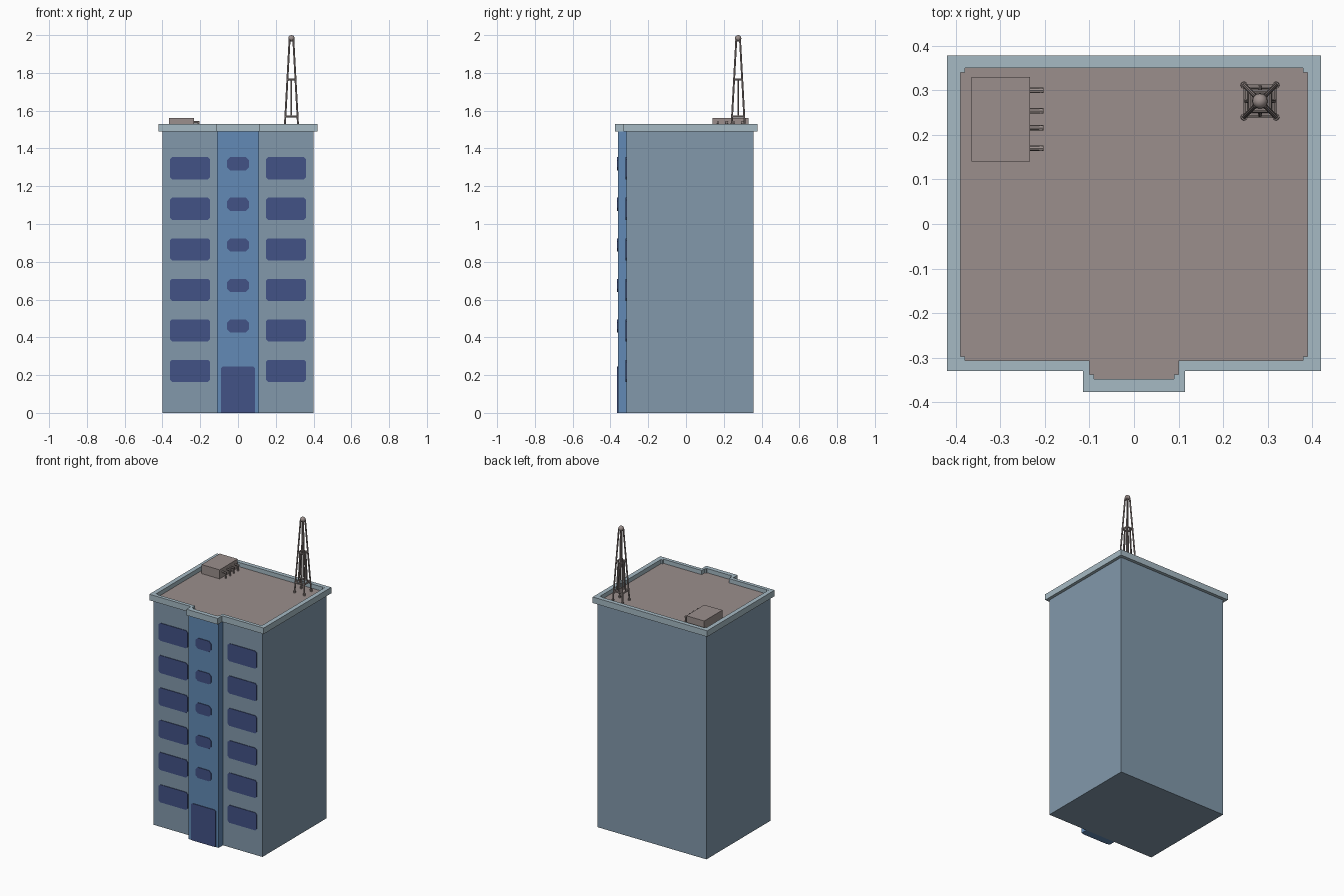
import bpy, bmesh, math
from mathutils import Vector

if "Cube" in bpy.data.objects:
    bpy.data.objects.remove(bpy.data.objects["Cube"])


def material(name, rgb):
    m = bpy.data.materials.new(name)
    lin = [((c / 255 + 0.055) / 1.055) ** 2.4 for c in rgb]
    m.diffuse_color = (*lin, 1)
    m.use_nodes = True
    m.node_tree.nodes["Principled BSDF"].inputs["Base Color"].default_value = m.diffuse_color
    return m


WALL = material("wall grey blue", (130, 153, 171))
BAY = material("bay blue", (98, 138, 182))
GLASS = material("window navy", (66, 82, 134))
TRIM = material("parapet pale blue", (166, 186, 196))
ROOF = material("roof brown grey", (155, 143, 140))


def finish(name, bm, mat):
    bmesh.ops.recalc_face_normals(bm, faces=bm.faces)
    me = bpy.data.meshes.new(name)
    bm.to_mesh(me)
    bm.free()
    me.materials.append(mat)
    ob = bpy.data.objects.new(name, me)
    bpy.context.collection.objects.link(ob)
    return ob


def prism(name, pts, vec, mat):
    """Extrude a closed 3D outline along vec."""
    bm = bmesh.new()
    f = bm.faces.new([bm.verts.new(p) for p in pts])
    r = bmesh.ops.extrude_face_region(bm, geom=[f])
    bmesh.ops.translate(bm, vec=vec, verts=[v for v in r["geom"] if isinstance(v, bmesh.types.BMVert)])
    return finish(name, bm, mat)


def box(name, x0, x1, y0, y1, z0, z1, mat):
    return prism(name, [(x0, y0, z0), (x1, y0, z0), (x1, y1, z0), (x0, y1, z0)], (0, 0, z1 - z0), mat)


def rod(name, a, b, r, mat, r2=None, sides=8):
    a, b = Vector(a), Vector(b)
    bm = bmesh.new()
    bmesh.ops.create_cone(bm, cap_ends=True, segments=sides, radius1=r,
                          radius2=r if r2 is None else r2, depth=(b - a).length)
    bm.transform((b - a).to_track_quat("Z", "Y").to_matrix().to_4x4())
    bmesh.ops.translate(bm, vec=(a + b) / 2, verts=bm.verts)
    return finish(name, bm, mat)


def plate(name, cx, z0, z1, half, y, cut, low_cut=None):
    """Thin window plate with clipped corners on a front wall at depth y."""
    k = cut if low_cut is None else low_cut
    p = [(cx - half + k, z0), (cx + half - k, z0)]
    if k:
        p += [(cx + half, z0 + k)]
    p += [(cx + half, z1 - cut), (cx + half - cut, z1), (cx - half + cut, z1), (cx - half, z1 - cut)]
    if k:
        p += [(cx - half, z0 + k)]
    prism(name, [(x, y + 0.002, z) for x, z in p], (0, -0.006, 0), GLASS)


# Tower block and projecting central bay
box("main_block", -0.40, 0.40, -0.315, 0.357, 0, 1.495, WALL)
box("central_bay", -0.11, 0.11, -0.36, -0.30, 0, 1.495, BAY)


def outline(x, yb, yf, bx, by):
    return [(-x, yb), (-x, yf), (-bx, yf), (-bx, by), (bx, by), (bx, yf), (x, yf), (x, yb)]


outer = outline(0.42, 0.378, -0.33, 0.115, -0.377)
inner = outline(0.39, 0.35, -0.307, 0.10, -0.348)

# Roof deck
prism("roof_deck", [(x, y, 1.492) for x, y in inner], (0, 0, 0.01), ROOF)

# Parapet ring
bm = bmesh.new()
rings = [[bm.verts.new((x, y, z)) for x, y in o]
         for o, z in ((outer, 1.49), (outer, 1.53), (inner, 1.53), (inner, 1.49))]
for i in range(4):
    a, b = rings[i], rings[(i + 1) % 4]
    for j in range(8):
        k = (j + 1) % 8
        bm.faces.new((a[j], a[k], b[k], b[j]))
finish("parapet", bm, TRIM)

# Small blocks in the parapet's inner corners
for s in (-1, 1):
    for x, y in ((0.385, 0.345), (0.385, -0.302), (0.095, -0.343)):
        box("parapet_corner", s * x - 0.005, s * x + 0.005, y - 0.005, y + 0.005, 1.49, 1.529, TRIM)

# Windows and door
for i in range(6):
    top = 0.281 + 0.2145 * i
    for s in (-1, 1):
        plate("wing_window", s * 0.254, top - 0.117, top, 0.107, -0.315, 0.012)
    if i:
        plate("bay_window", 0, top - 0.071, top, 0.058, -0.36, 0.017)
plate("door", 0, 0, 0.245, 0.09, -0.36, 0.008, 0)

# Rooftop air unit with bent pipes
box("air_unit", -0.365, -0.233, 0.14, 0.33, 1.495, 1.562, ROOF)
for y in (0.17, 0.216, 0.254, 0.30):
    rod("pipe_out", (-0.24, y, 1.538), (-0.203, y, 1.538), 0.006, ROOF)
    rod("pipe_down", (-0.209, y, 1.542), (-0.209, y, 1.50), 0.006, ROOF)

# Lattice mast
CX, CY = 0.283, 0.276
CORNERS = ((-1, -1), (1, -1), (1, 1), (-1, 1))


def spread(z):
    return 0.036 + (0.010 - 0.036) * (z - 1.5) / 0.475


def at(c, z):
    return Vector((CX + c[0] * spread(z), CY + c[1] * spread(z), z))


for i, c in enumerate(CORNERS):
    d = CORNERS[(i + 1) % 4]
    rod("mast_leg", at(c, 1.5), at(c, 1.98), 0.005, ROOF)
    rod("mast_foot", at(c, 1.5), at(c, 1.515), 0.008, ROOF)
    for z in (1.57, 1.765):
        rod("mast_crossbar", at(c, z), at(d, z), 0.005, ROOF)
    rod("mast_middle_post", (at(c, 1.57) + at(d, 1.57)) / 2, (at(c, 1.765) + at(d, 1.765)) / 2, 0.004, ROOF)

# Ball on the mast
bm = bmesh.new()
bmesh.ops.create_uvsphere(bm, u_segments=16, v_segments=8, radius=0.017)
bmesh.ops.translate(bm, vec=(CX, CY, 1.983), verts=bm.verts)
for f in bm.faces:
    f.smooth = True
finish("mast_ball", bm, ROOF)
